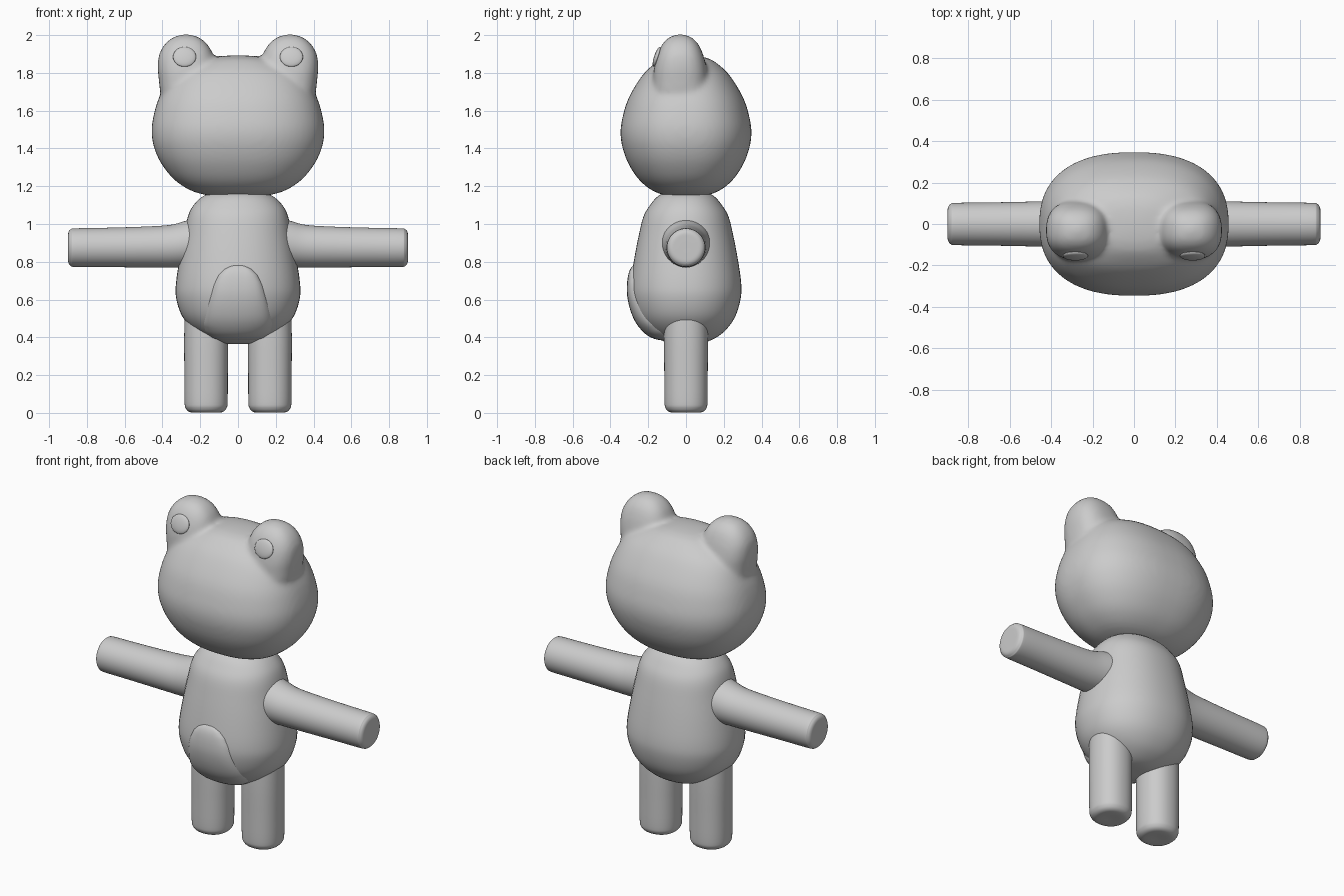
import bpy, bmesh, math
from mathutils import Matrix, Vector
from mathutils.bvhtree import BVHTree

if "Cube" in bpy.data.objects:
    bpy.data.objects.remove(bpy.data.objects["Cube"])


def spline(p, steps):
    # smooth curve through sections that start and end at a pole
    p = [tuple(s) + (0,) * (5 - len(s)) for s in p]
    flip = lambda s: (-s[0], -s[1]) + s[2:]
    q = [flip(p[1])] + p + [flip(p[-2])]
    out = []
    for i in range(1, len(q) - 2):
        a, b, c, d = (Vector(v) for v in q[i - 1:i + 3])
        for k in range(steps):
            t = k / steps
            out.append(0.5 * (2 * b + (c - a) * t + (2 * a - 5 * b + 4 * c - d) * t ** 2
                              + (3 * b - a - 3 * c + d) * t ** 3))
    return out + [Vector(p[-1])]


def loft(bm, sections, power=2.0, mat=Matrix(), sides=48, steps=4):
    # sections: half width, half depth, height, centre x, centre y
    pts = spline(sections, steps)
    se = lambda v: math.copysign(abs(v) ** (2 / power), v)
    pole = lambda s: bm.verts.new(mat @ Vector((s[3], s[4], s[2])))
    rings = []
    for w, d, z, cx, cy in pts[1:-1]:
        rings.append([bm.verts.new(mat @ Vector((
            cx + w * se(math.cos(2 * math.pi * k / sides)),
            cy + d * se(math.sin(2 * math.pi * k / sides)), z))) for k in range(sides)])
    a, b = pole(pts[0]), pole(pts[-1])
    for k in range(sides):
        j = (k + 1) % sides
        for r, s in zip(rings, rings[1:]):
            bm.faces.new((r[k], r[j], s[j], s[k]))
        bm.faces.new((a, rings[0][j], rings[0][k]))
        bm.faces.new((b, rings[-1][k], rings[-1][j]))


def finish(name, bm, mirror=False):
    bmesh.ops.recalc_face_normals(bm, faces=bm.faces)
    for f in bm.faces:
        f.smooth = True
    me = bpy.data.meshes.new(name)
    bm.to_mesh(me)
    bm.free()
    ob = bpy.data.objects.new(name, me)
    bpy.context.collection.objects.link(ob)
    if mirror:
        ob.modifiers.new("Mirror", 'MIRROR')
    return ob


# body
bm = bmesh.new()
loft(bm, [(0, 0, 0.365), (0.10, 0.09, 0.37), (0.18, 0.17, 0.405), (0.25, 0.225, 0.455),
          (0.30, 0.265, 0.52), (0.328, 0.29, 0.61), (0.328, 0.292, 0.69), (0.31, 0.275, 0.81),
          (0.285, 0.25, 0.94), (0.265, 0.225, 1.04), (0.235, 0.19, 1.10),
          (0.18, 0.145, 1.15), (0.10, 0.08, 1.175), (0, 0, 1.18)], 2.2)
bmesh.ops.recalc_face_normals(bm, faces=bm.faces)
tree = BVHTree.FromBMesh(bm)
finish("body", bm)

# belly patch, wrapped on the body front
outline = [(0.785, 0.0), (0.778, 0.04), (0.76, 0.075), (0.73, 0.105), (0.68, 0.13),
           (0.60, 0.153), (0.53, 0.172), (0.47, 0.187), (0.43, 0.178), (0.40, 0.15), (0.38, 0.10)]
bm = bmesh.new()
cols, sub = 24, 4
levels = []
for (z0, h0), (z1, h1) in zip(outline, outline[1:]):
    levels += [(z0 + (z1 - z0) * k / sub, h0 + (h1 - h0) * k / sub) for k in range(sub)]
levels.append(outline[-1])
grid = []
for i, (z, h) in enumerate(levels):
    row = []
    for k in range(cols + 1):
        u = 2 * k / cols - 1
        u = math.sin(u * math.pi / 2)
        x = u * h
        hit, nor, _, _ = tree.ray_cast(Vector((x, -1, z)), Vector((0, 1, 0)))
        if hit is None:
            hit, nor, _, _ = tree.find_nearest(Vector((x, -0.1, z)))
        v = (0.785 - z) / 0.405
        lift = 0.024 * (1 - u ** 6) * (1 - abs(2 * v - 1) ** 8) - 0.004
        row.append(bm.verts.new(hit + nor * lift))
    grid.append(row)
for r, s in zip(grid, grid[1:]):
    for k in range(cols):
        bm.faces.new((r[k], s[k], s[k + 1], r[k + 1]))
bmesh.ops.remove_doubles(bm, verts=bm.verts, dist=0.0005)
finish("belly_patch", bm)

# arms
bm = bmesh.new()
loft(bm, [(0, 0, 0.15, -0.9), (0.13, 0.13, 0.16, -0.9), (0.135, 0.135, 0.21, -0.9),
          (0.123, 0.123, 0.28, -0.893), (0.113, 0.113, 0.36, -0.882), (0.108, 0.108, 0.50, -0.878),
          (0.104, 0.104, 0.70, -0.876), (0.102, 0.102, 0.86, -0.875), (0.097, 0.097, 0.885, -0.875),
          (0.08, 0.08, 0.898, -0.875), (0.05, 0.05, 0.90, -0.875), (0, 0, 0.90, -0.875)],
     mat=Matrix.Rotation(math.pi / 2, 4, 'Y'))
finish("arms", bm, True)

# legs
bm = bmesh.new()
x = 0.169
loft(bm, [(0, 0, 0.003, x), (0.06, 0.06, 0.001, x), (0.09, 0.09, 0.006, x), (0.108, 0.108, 0.025, x),
          (0.114, 0.114, 0.06, x), (0.115, 0.115, 0.2, x), (0.115, 0.115, 0.45, x),
          (0.10, 0.10, 0.52, x), (0, 0, 0.53, x)], 2.2)
finish("legs", bm, True)

# head with ears blended in
bm = bmesh.new()
loft(bm, [(0, 0, 1.893), (0.15, 0.11, 1.88), (0.27, 0.18, 1.838), (0.36, 0.24, 1.775),
          (0.42, 0.305, 1.665), (0.45, 0.337, 1.56), (0.457, 0.347, 1.48), (0.443, 0.335, 1.40),
          (0.40, 0.30, 1.31), (0.32, 0.235, 1.22), (0.20, 0.14, 1.16), (0, 0, 1.138)], 2.4, sides=64)
for s in (-1, 1):
    x = 0.275 * s
    loft(bm, [(0, 0, 2.004, x, -0.03), (0.06, 0.052, 1.992, x, -0.03), (0.108, 0.092, 1.957, x, -0.03),
              (0.14, 0.118, 1.905, x, -0.03), (0.15, 0.135, 1.845, x, -0.03),
              (0.145, 0.143, 1.77, x, -0.03), (0.12, 0.13, 1.66, x, -0.03), (0, 0, 1.60, x, -0.03)], 2.5)
head = finish("head", bm)
rm = head.modifiers.new("Blend", 'REMESH')
rm.mode, rm.voxel_size, rm.use_smooth_shade = 'VOXEL', 0.013, True
sm = head.modifiers.new("Soften", 'SMOOTH')
sm.factor, sm.iterations = 0.5, 12

# eyes, flattened domes lying on the ear fronts
ev = head.evaluated_get(bpy.context.evaluated_depsgraph_get())
ok, loc, nor, _ = ev.ray_cast(Vector((0.283, -1, 1.885)), Vector((0, 1, 0)))
if not ok:
    loc, nor = Vector((0.283, -0.14, 1.885)), Vector((0, -0.9, 0.4))
tilt = math.atan2(nor.z, -nor.y)
bm = bmesh.new()
bmesh.ops.create_uvsphere(bm, u_segments=32, v_segments=16, radius=1,
                          matrix=Matrix.Translation(loc) @ Matrix.Rotation(-tilt, 4, 'X')
                          @ Matrix.Diagonal((0.061, 0.015, 0.055, 1)))
finish("eyes", bm, True)
